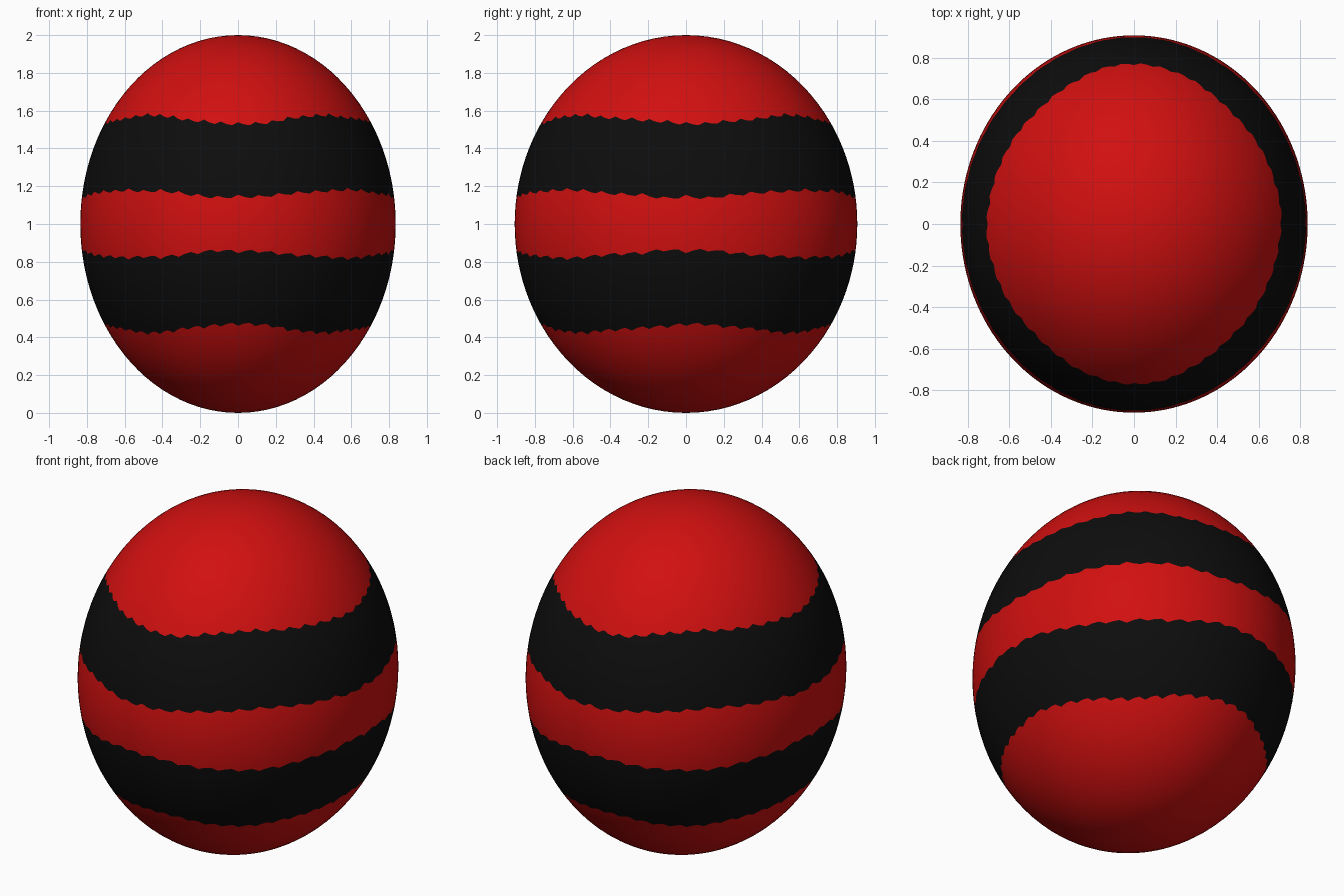
import bpy, bmesh, math, random

if "Cube" in bpy.data.objects:
    bpy.data.objects.remove(bpy.data.objects["Cube"])

random.seed(4)
RX, RY, RZ = 0.835, 0.907, 1.0
SEGS = 144


def material(name, rgb):
    m = bpy.data.materials.new(name)
    m.diffuse_color = (*rgb, 1)
    m.use_nodes = True
    m.node_tree.nodes["Principled BSDF"].inputs["Base Color"].default_value = m.diffuse_color
    return m


# ragged offsets, repeating every half turn
def teeth():
    half = [random.uniform(-0.007, 0.007) for _ in range(SEGS // 6)]
    vals = []
    for i in range(SEGS):
        a, f = divmod(i, 3)
        n = len(half)
        vals.append(half[a % n] * (1 - f / 3) + half[(a + 1) % n] * f / 3
                    + (0.009, -0.002, -0.007)[f])
    return vals


# latitude of a wavy band edge around the body; height measured from the middle
def edge(height, wave, jitter, sign):
    return [math.asin(sign * (height - wave * math.cos(8 * math.pi * i / SEGS) + jitter[i]))
            for i in range(SEGS)]


outer, inner = teeth(), teeth()
edges = [
    [-math.pi / 2] * SEGS,
    edge(0.553, 0.019, outer, -1),
    edge(0.160, 0.020, inner, -1),
    edge(0.160, 0.020, inner, 1),
    edge(0.553, 0.019, outer, 1),
    [math.pi / 2] * SEGS,
]
rows_per_zone = [16, 8, 6, 8, 16]

bm = bmesh.new()


def point(lat, i):
    t = 2 * math.pi * i / SEGS
    return bm.verts.new((RX * math.cos(lat) * math.cos(t),
                         RY * math.cos(lat) * math.sin(t),
                         RZ + RZ * math.sin(lat)))


# rings of points interpolated between neighbouring band edges
rings, zones = [], []
for zone, rows in enumerate(rows_per_zone):
    lo, hi = edges[zone], edges[zone + 1]
    for r in range(rows):
        zones.append(zone)
        if zone == 0 and r == 0:
            continue
        f = r / rows
        rings.append([point(lo[i] * (1 - f) + hi[i] * f, i) for i in range(SEGS)])
bottom, top = point(-math.pi / 2, 0), point(math.pi / 2, 0)

# skin, with alternate zones coloured black
for k in range(len(zones)):
    for i in range(SEGS):
        j = (i + 1) % SEGS
        if k == 0:
            vs = (bottom, rings[0][j], rings[0][i])
        elif k == len(zones) - 1:
            vs = (rings[-1][i], rings[-1][j], top)
        else:
            vs = (rings[k - 1][i], rings[k - 1][j], rings[k][j], rings[k][i])
        face = bm.faces.new(vs)
        face.material_index = zones[k] % 2
        face.smooth = True
bmesh.ops.recalc_face_normals(bm, faces=bm.faces)

mesh = bpy.data.meshes.new("striped_egg")
bm.to_mesh(mesh)
bm.free()
mesh.materials.append(material("red", (0.64, 0.005, 0.005)))
mesh.materials.append(material("black", (0.004, 0.004, 0.004)))
egg = bpy.data.objects.new("striped_egg", mesh)
bpy.context.collection.objects.link(egg)
